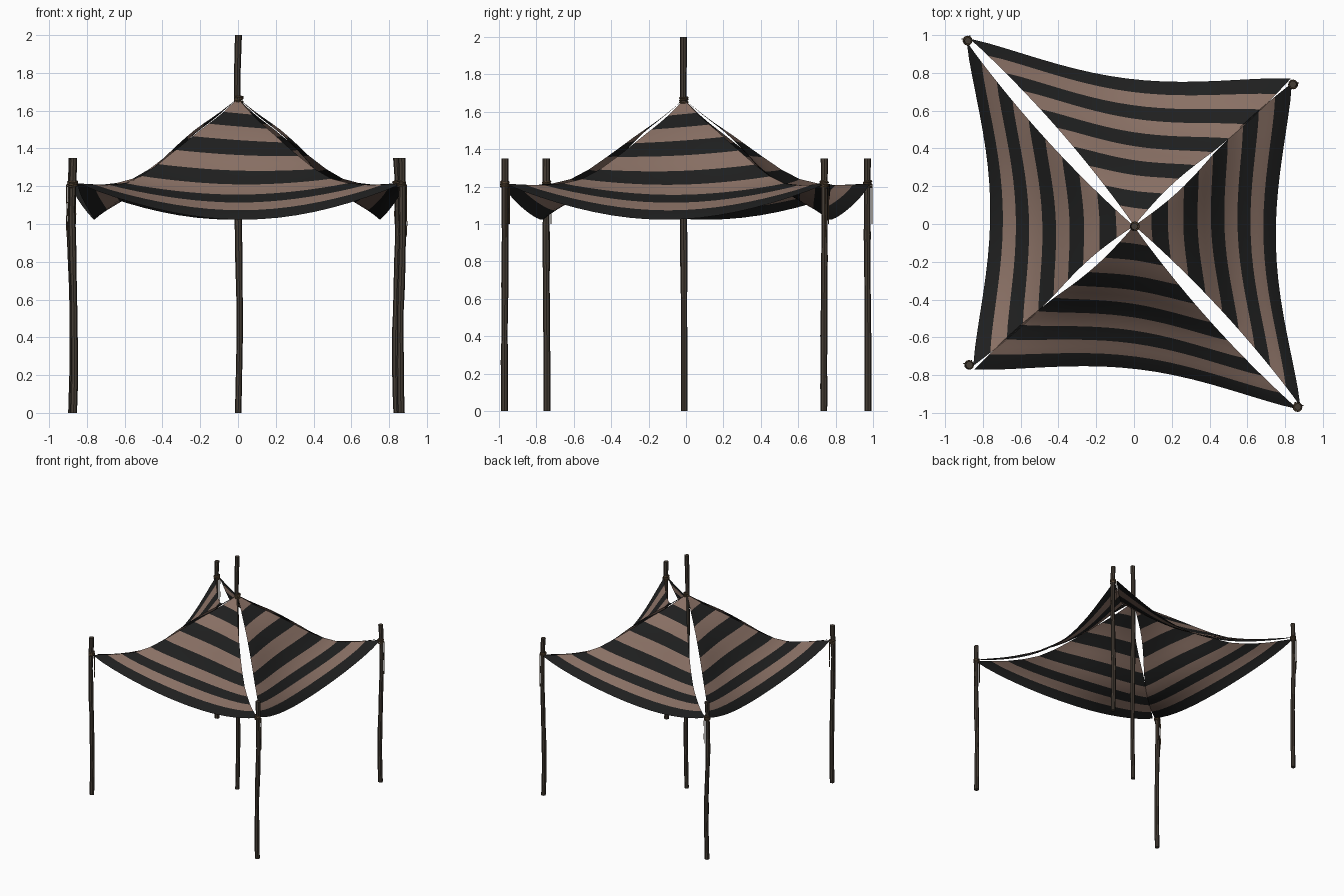
import bpy, bmesh, math, random
from mathutils import Vector

if "Cube" in bpy.data.objects:
    bpy.data.objects.remove(bpy.data.objects["Cube"])

random.seed(4)


def mat(name, c):
    m = bpy.data.materials.new(name)
    m.diffuse_color = (*c, 1)
    m.use_nodes = True
    m.node_tree.nodes["Principled BSDF"].inputs["Base Color"].default_value = m.diffuse_color
    return m


BROWN = mat("brown_cloth", (0.250, 0.162, 0.128))
DARK = mat("dark_cloth", (0.0135, 0.0138, 0.0138))
WOOD = mat("dark_wood", (0.060, 0.047, 0.035))
ROPE = mat("rope", (0.100, 0.064, 0.034))

APEX = Vector((0, -0.01, 0))
RIDGE = [(0, 1.665), (.12, 1.568), (.25, 1.48), (.38, 1.385), (.5, 1.3), (.6, 1.245),
         (.7, 1.217), (.82, 1.206), (1, 1.215)]


def ridge_z(t):
    # height of a canopy edge between the top and a corner
    for (a, za), (b, zb) in zip(RIDGE, RIDGE[1:]):
        if t <= b:
            return za + (zb - za) * (t - a) / (b - a)
    return RIDGE[-1][1]


def edge_point(corner, inward, t, long_side):
    # panel edge with an open slit beside it; the short diagonals close further out
    if long_side:
        gap = 0.037 * math.sin(math.pi * t) ** 0.8
        lift = -0.012
    else:
        gap = 0.022 * math.sin(math.pi * t / 0.5) if t < 0.5 else -0.012 * math.sin(math.pi * (t - 0.5) / 0.5)
        lift = 0.022
    d = corner - APEX
    side = Vector((-d.y, d.x, 0)).normalized()
    if side.dot(inward) < 0:
        side = -side
    p = APEX + d * t + side * gap
    p.z = ridge_z(t) + lift * math.sin(math.pi * min(t / 0.7, 1))
    return p


def panel(name, left, right, left_long):
    # sagging striped triangle of cloth: ten stripes, two rows each
    L, R = Vector((*left, 0)), Vector((*right, 0))
    inward = ((L + R) / 2).normalized()
    chord = (R - L).normalized()
    pull = Vector((-chord.y, chord.x, 0))
    if pull.dot(inward) > 0:
        pull = -pull
    rows, cols = 20, 18
    bm = bmesh.new()
    grid = []
    for i in range(rows + 1):
        v = max(i / rows, 0.012)
        a = edge_point(L, inward, v, left_long)
        b = edge_point(R, inward, v, not left_long)
        row = []
        for j in range(cols + 1):
            u = j / cols
            s = math.sin(math.pi * u)
            p = a.lerp(b, u) + pull * 0.107 * s ** 1.3 * v ** 1.7
            p.z -= 0.192 * s ** 0.9 * v ** 3.2
            row.append(bm.verts.new(p))
        grid.append(row)
    for i in range(rows):
        for j in range(cols):
            f = bm.faces.new((grid[i][j], grid[i + 1][j], grid[i + 1][j + 1], grid[i][j + 1]))
            f.material_index = (i // 2) % 2
            f.smooth = True
    me = bpy.data.meshes.new(name)
    bm.to_mesh(me)
    bm.free()
    me.materials.append(BROWN)
    me.materials.append(DARK)
    ob = bpy.data.objects.new(name, me)
    bpy.context.collection.objects.link(ob)


# four cloth panels
panel("front_panel", (-0.845, -0.77), (0.87, -0.98), False)
panel("right_panel", (0.88, -0.965), (0.835, 0.745), True)
panel("back_panel", (0.83, 0.77), (-0.87, 0.98), False)
panel("left_panel", (-0.885, 0.965), (-0.85, -0.75), True)


def tube(name, pts, radius, sides, material, jitter=0.0):
    # faceted tube along a near-vertical path
    bm = bmesh.new()
    rings = []
    for p in pts:
        r = radius * (1 + random.uniform(-jitter, jitter))
        rings.append([bm.verts.new((p[0] + r * math.cos(k * math.tau / sides),
                                    p[1] + r * math.sin(k * math.tau / sides), p[2]))
                      for k in range(sides)])
    for a, b in zip(rings, rings[1:]):
        for k in range(sides):
            n = (k + 1) % sides
            bm.faces.new((a[k], a[n], b[n], b[k]))
    bm.faces.new(rings[0])
    bm.faces.new(rings[-1])
    bmesh.ops.recalc_face_normals(bm, faces=bm.faces)
    me = bpy.data.meshes.new(name)
    bm.to_mesh(me)
    bm.free()
    me.materials.append(material)
    ob = bpy.data.objects.new(name, me)
    bpy.context.collection.objects.link(ob)


def pole(name, x, y, h, bend):
    # slightly crooked wooden pole
    pts = []
    for i in range(11):
        f = i / 10
        pts.append((x + bend * math.sin(f * 6.3) + random.uniform(-.002, .002),
                    y + bend * 0.3 * math.sin(f * 5 + 1), h * f))
    tube(name, pts, 0.018, 8, WOOD, 0.1)


def wraps(name, x, y, z, n):
    # rope loops and a knot around a pole
    for i in range(n):
        bpy.ops.mesh.primitive_torus_add(
            location=(x, y, z + i * 0.012), major_radius=0.02, minor_radius=0.006,
            major_segments=12, minor_segments=6,
            rotation=(random.uniform(-.2, .2), random.uniform(-.2, .2), 0))
        ob = bpy.context.object
        ob.name = f"{name}_loop_{i + 1}"
        ob.data.materials.append(ROPE)


pole("centre_pole", 0.002, -0.012, 2.0, 0.008)
wraps("centre_rope", 0.004, -0.012, 1.65, 3)

CORNERS = {"back_left": (-0.88, 0.97), "front_right": (0.865, -0.968),
           "back_right": (0.842, 0.738), "front_left": (-0.872, -0.745)}
for key, (x, y) in CORNERS.items():
    pole(key + "_pole", x, y, 1.35, -0.007 if x > 0 else 0.007)
    wraps(key + "_rope", x, y, 1.2, 3)
    # loose rope ends hanging beside the pole
    sx = math.copysign(1, x)
    for i, (dx, dy, low) in enumerate(((0.027, 0.008, 0.93), (-0.012, 0.024, 1.0))):
        tube(f"{key}_rope_end_{i + 1}",
             [(x + sx * dx * (1 + 0.15 * math.sin(3 * k)), y + dy, 1.21 + (low - 1.21) * k / 4)
              for k in range(5)], 0.003, 5, ROPE)
